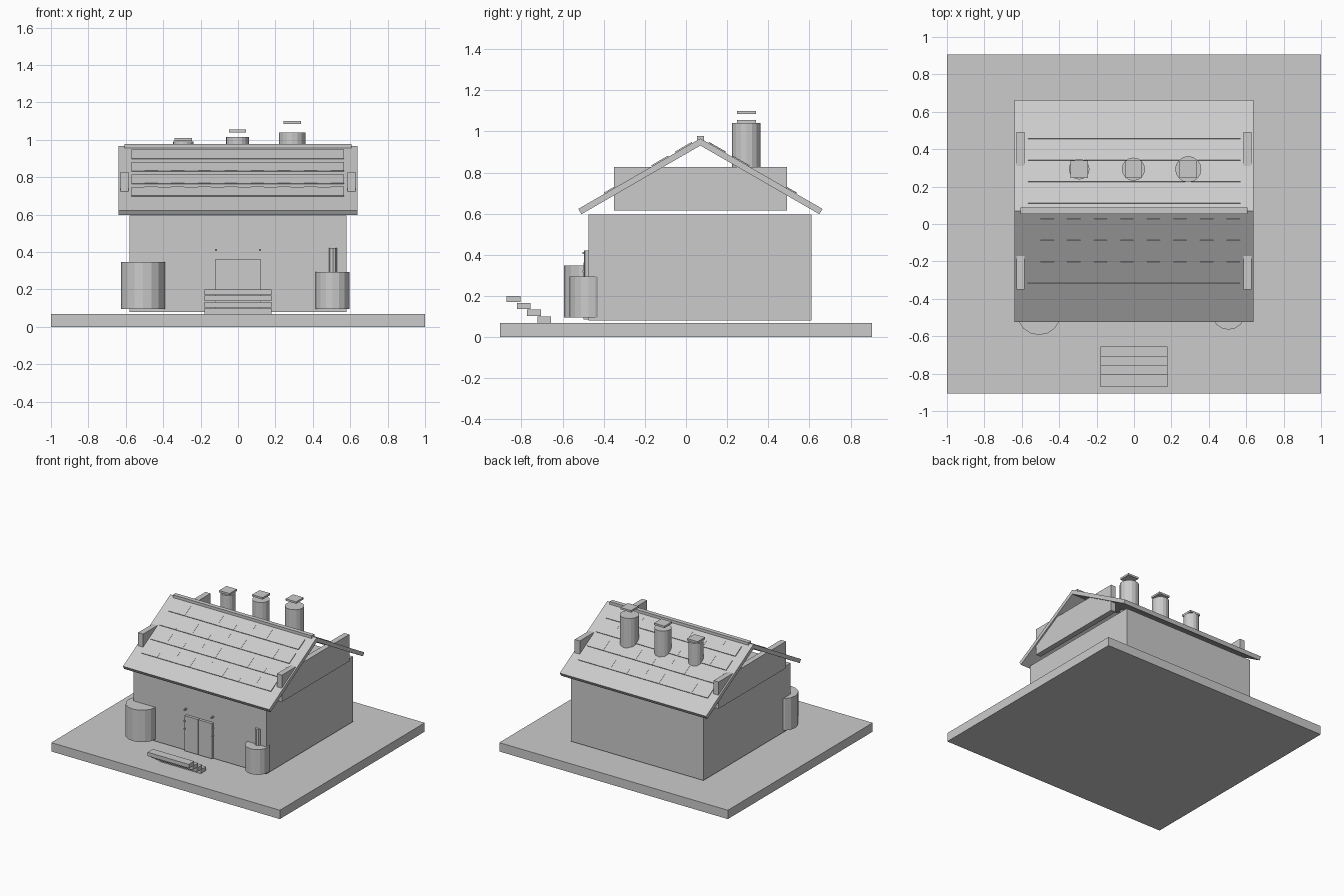
import bpy, bmesh
from math import radians, cos, pi
from mathutils import Matrix, Vector

cube = bpy.data.objects.get("Cube")
if cube:
    bpy.data.objects.remove(cube, do_unlink=True)

GREY = (0.6, 0.6, 0.6, 1.0)
grey = bpy.data.materials.new("plain grey")
grey.use_nodes = True
grey.diffuse_color = GREY
grey.node_tree.nodes["Principled BSDF"].inputs["Base Color"].default_value = GREY


def add_box(bm, lo, hi, matrix=Matrix()):
    lo, hi = Vector(lo), Vector(hi)
    size = hi - lo
    place = matrix @ Matrix.Translation((lo + hi) / 2) @ Matrix.Diagonal((*size, 1))
    bmesh.ops.create_cube(bm, size=1, matrix=place)


def add_cylinder(bm, x, y, radius, bottom, top, sides):
    place = Matrix.Translation((x, y, (bottom + top) / 2))
    bmesh.ops.create_cone(bm, cap_ends=True, segments=sides, radius1=radius,
                          radius2=radius, depth=top - bottom, matrix=place)


def finish(bm, name):
    mesh = bpy.data.meshes.new(name)
    bm.to_mesh(mesh)
    bm.free()
    mesh.materials.append(grey)
    obj = bpy.data.objects.new(name, mesh)
    bpy.context.collection.objects.link(obj)
    return obj


def box(name, lo, hi, matrix=Matrix()):
    bm = bmesh.new()
    add_box(bm, lo, hi, matrix)
    return finish(bm, name)


def cylinder(name, x, y, radius, bottom, top, sides=16):
    bm = bmesh.new()
    add_cylinder(bm, x, y, radius, bottom, top, sides)
    return finish(bm, name)


# Ground and house body
box("ground_slab", (-1, -0.905, 0), (1, 0.905, 0.07))
box("house_walls", (-0.58, -0.475, 0.08), (0.58, 0.61, 0.595))

# Roof: two pitched slabs meeting at the ridge, each with rows of tiles
RIDGE_Y, RIDGE_Z, PITCH = 0.07, 0.966, radians(30)
ROWS, COLUMNS = 4, 16
TILE_START, TILE_WIDTH = -0.57, 0.071
for side, turn in (("front", 0), ("back", pi)):
    slope = (Matrix.Translation((0, RIDGE_Y, RIDGE_Z))
             @ Matrix.Rotation(turn, 4, 'Z') @ Matrix.Rotation(PITCH, 4, 'X'))
    box(side + "_roof", (-0.64, -0.685, -0.03), (0.64, 0, 0), slope)
    bm = bmesh.new()
    for row in range(ROWS):
        middle = -(0.08 + 0.115 * row) / cos(PITCH)
        for col in range(COLUMNS):
            x = TILE_START + TILE_WIDTH * col
            rise = 0.006 if col % 2 else 0.005
            add_box(bm, (x, middle - 0.047, -0.004),
                    (x + TILE_WIDTH, middle + 0.047, rise), slope)
    finish(bm, side + "_roof_tiles")
box("roof_ridge", (-0.607, 0.053, 0.95), (0.607, 0.087, 0.978))

# Gable boards under the roof ends
for side, x in (("left", 0.607), ("right", -0.607)):
    box(side + "_gable_board", (x - 0.022, -0.35, 0.615), (x + 0.022, 0.492, 0.827))

# Chimneys with floating square caps
for name, x, radius, top, cap in (("short", -0.293, 0.055, 0.99, 0.995),
                                  ("middle", -0.003, 0.062, 1.015, 1.04),
                                  ("tall", 0.29, 0.07, 1.04, 1.085)):
    cylinder(name + "_chimney", x, 0.293, radius, 0.76, top)
    box(name + "_chimney_cap", (x - 0.046, 0.247, cap), (x + 0.046, 0.339, cap + 0.015))

# Barrels at the front corners, one with a pipe
cylinder("large_barrel", -0.508, -0.475, 0.118, 0.095, 0.348)
cylinder("small_barrel", 0.505, -0.475, 0.09, 0.095, 0.294)
cylinder("barrel_pipe", 0.507, -0.475, 0.021, 0.28, 0.422, 8)

# Double door with studs
for side, x in (("left", 0.06), ("right", -0.06)):
    box(side + "_door", (x - 0.059, -0.497, 0.085), (x + 0.059, -0.47, 0.363))
bm = bmesh.new()
for x in (-0.118, 0.118):
    for z in (0.26, 0.32, 0.41):
        add_box(bm, (x - 0.005, -0.503, z - 0.005), (x + 0.005, -0.474, z + 0.005))
finish(bm, "door_studs")

# Entrance steps
for i in range(4):
    y, z = -0.655 - 0.05 * i, 0.07 + 0.0335 * i
    box("step_%d" % (i + 1), (-0.18, y - 0.067, z), (0.18, y, z + 0.03))
